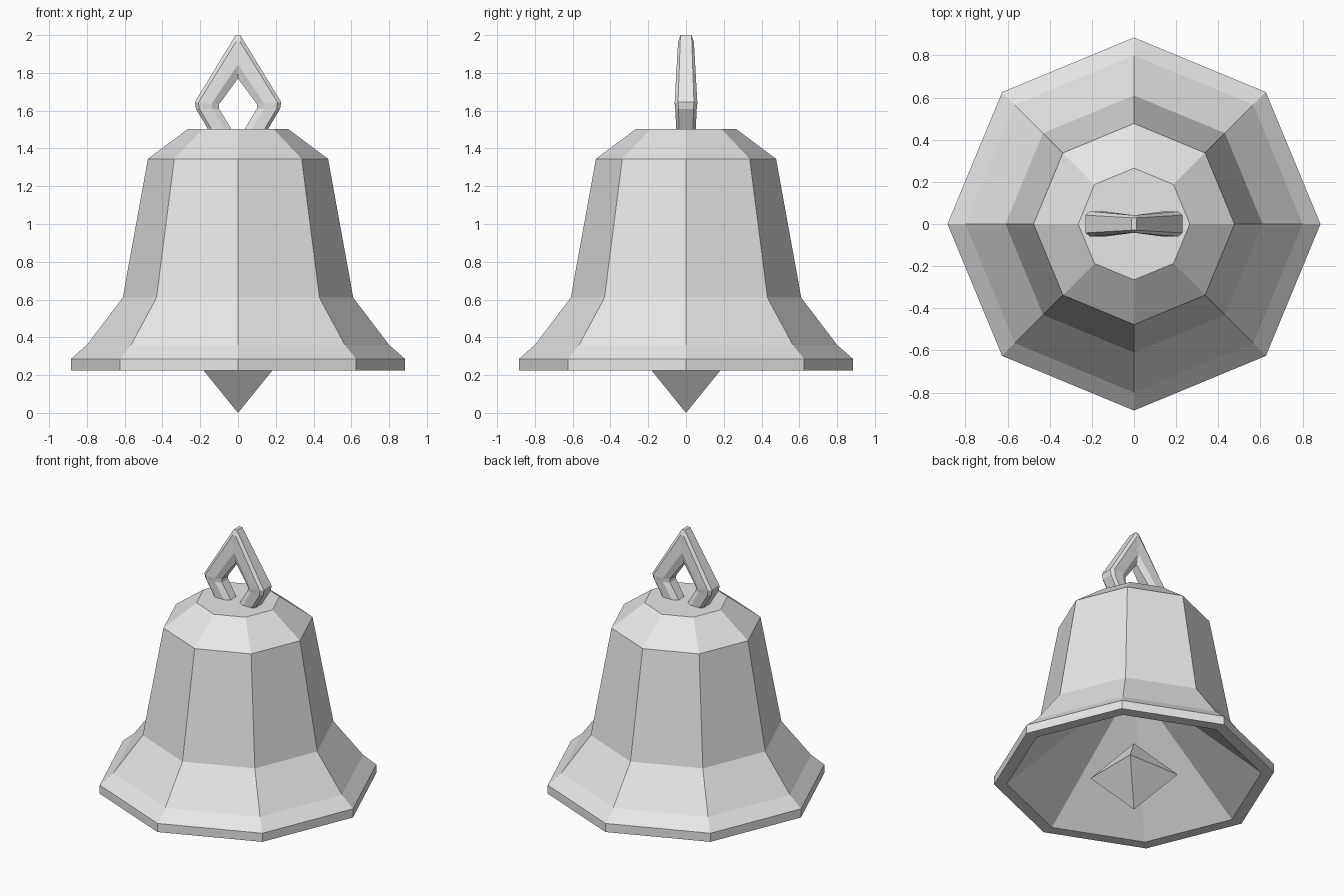
import bpy
import math

if "Cube" in bpy.data.objects:
    bpy.data.objects.remove(bpy.data.objects["Cube"])

metal = bpy.data.materials.new("grey_metal")
metal.diffuse_color = (0.8, 0.8, 0.8, 1)
metal.use_nodes = True
metal.node_tree.nodes["Principled BSDF"].inputs["Base Color"].default_value = metal.diffuse_color


def make_object(name, verts, faces):
    mesh = bpy.data.meshes.new(name)
    mesh.from_pydata(verts, [], faces)
    mesh.materials.append(metal)
    mesh.update()
    obj = bpy.data.objects.new(name, mesh)
    bpy.context.collection.objects.link(obj)
    return obj


def lathe(name, profile, sides, turn=0.0):
    """Closed solid of revolution; profile runs from bottom pole to top pole."""
    verts, rings, faces = [], [], []
    for r, z in profile:
        start = len(verts)
        n = sides if r > 0 else 1
        for i in range(n):
            a = turn + 2 * math.pi * i / sides
            verts.append((r * math.cos(a), r * math.sin(a), z))
        rings.append([start + i % n for i in range(sides)])
    for low, high in zip(rings, rings[1:]):
        for i in range(sides):
            j = (i + 1) % sides
            quad = [low[i], low[j], high[j], high[i]]
            faces.append(list(dict.fromkeys(quad)))
    return verts, faces


# Bell: hollow cone inside, flat lip, flared skirt, waist and shoulder
bell_profile = [(0, 0.92), (0.805, 0.225), (0.885, 0.225), (0.885, 0.285),
                (0.80, 0.36), (0.61, 0.61), (0.477, 1.345), (0.265, 1.503)]
verts, faces = lathe("bell", bell_profile, 8)
faces.append(list(range(len(verts) - 8, len(verts))))   # flat crown
make_object("bell", verts, faces)

# Clapper: eight-faced diamond under the bell
verts, faces = lathe("clapper", [(0, 0), (0.275, 0.24), (0, 0.48)], 4, math.pi / 4)
make_object("clapper", verts, faces)

# Hanger: chamfered bar bent into a pointed loop
# each station: outer x, z, inner x, z, half depth
half = [(0.14, 1.47, 0.015, 1.47, 0.05),
        (0.223, 1.61, 0.10, 1.61, 0.057),
        (0.229, 1.645, 0.10, 1.635, 0.06),
        (0.012, 2.0, 0.0, 1.77, 0.042)]
stations = half + [(-a, b, -c, d, h) for a, b, c, d, h in reversed(half)]
section = [(0, 0.7), (0.15, 1), (0.7, 1), (1, 0.6),
           (1, -0.6), (0.7, -1), (0.15, -1), (0, -0.7)]
verts, faces = [], []
for ox, oz, ix, iz, depth in stations:
    for t, y in section:
        verts.append((ox + (ix - ox) * t, y * depth, oz + (iz - oz) * t))
n = len(section)
for s in range(len(stations) - 1):
    for i in range(n):
        j = (i + 1) % n
        quad = [s * n + i, s * n + j, (s + 1) * n + j, (s + 1) * n + i]
        faces.append(quad)
faces.append(list(range(n))[::-1])
faces.append(list(range(len(verts) - n, len(verts))))
hanger = make_object("hanger", verts, faces)

# Merge the doubled inner point of the loop and make the normals face outward
import bmesh
for obj in bpy.context.collection.objects:
    bm = bmesh.new()
    bm.from_mesh(obj.data)
    bmesh.ops.remove_doubles(bm, verts=bm.verts, dist=0.0005)
    bmesh.ops.recalc_face_normals(bm, faces=bm.faces)
    bm.to_mesh(obj.data)
    bm.free()
